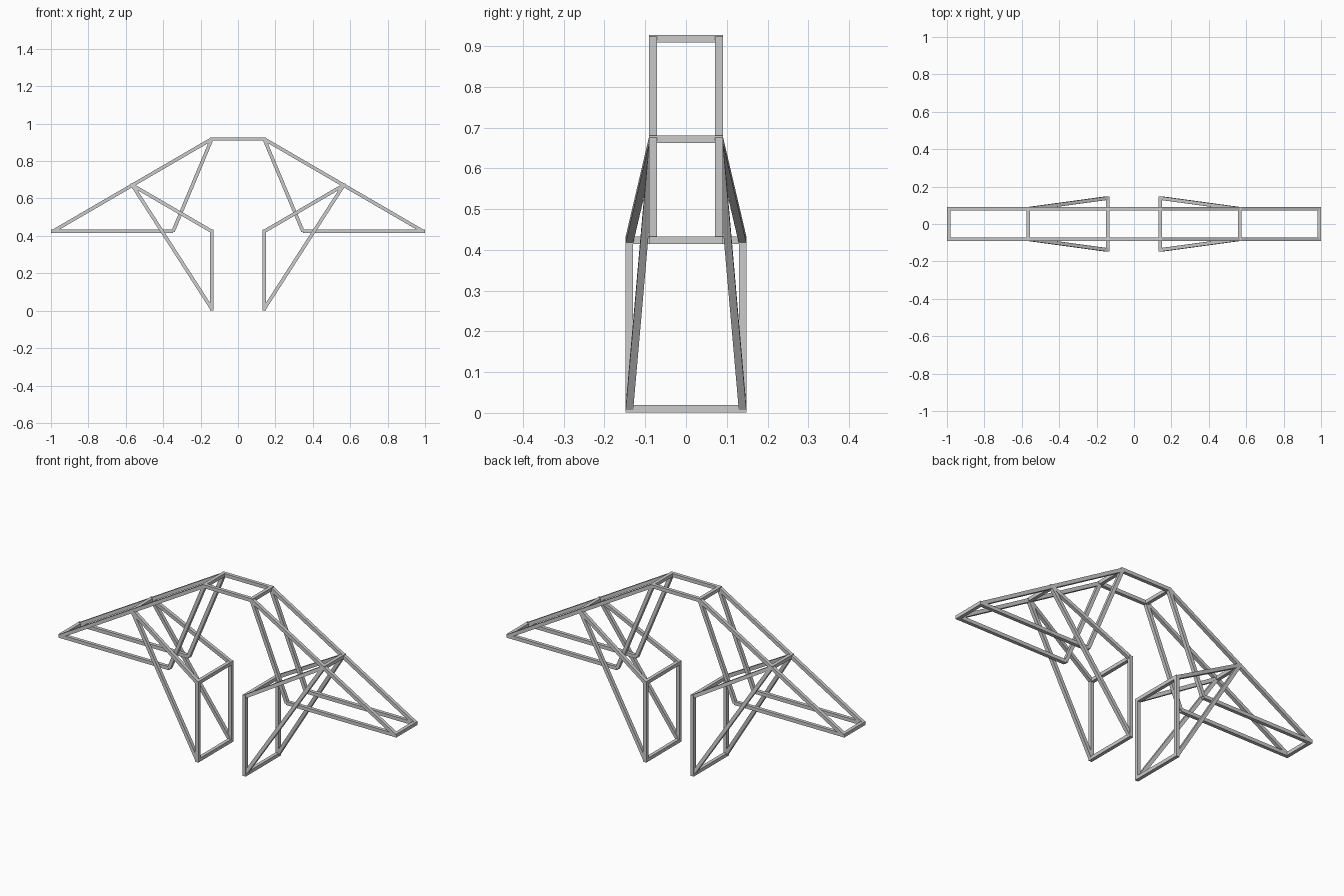
import bpy, bmesh
from mathutils import Vector, Matrix

if "Cube" in bpy.data.objects:
    bpy.data.objects.remove(bpy.data.objects["Cube"])

T = 0.0185                      # bar thickness
YI, YO = 0.081, 0.139           # half widths of roof truss and leg frames

# side-profile nodes (x, z) for the right half
TOP, MID, TIP = (0.14, 0.918), (0.565, 0.671), (0.99, 0.424)
KNEE, FOOT, TIE = (0.14, 0.424), (0.14, 0.01), (0.347, 0.424)


def add_bar(bm, a, b):
    """Square bar between two points, kept level with the y axis where possible."""
    a, b = Vector(a), Vector(b)
    z = (b - a).normalized()
    side = Vector((0, 1, 0)) if abs(z.y) < 0.9 else Vector((1, 0, 0))
    x = side.cross(z).normalized()
    y = z.cross(x)
    rot = Matrix((x, y, z)).transposed().to_4x4()
    m = Matrix.Translation((a + b) / 2) @ rot @ Matrix.Diagonal((T, T, (b - a).length, 1))
    bmesh.ops.create_cube(bm, size=1, matrix=m)


def part(name, bars):
    bm = bmesh.new()
    for a, b in bars:
        add_bar(bm, a, b)
    me = bpy.data.meshes.new(name)
    bm.to_mesh(me)
    bm.free()
    bpy.context.collection.objects.link(bpy.data.objects.new(name, me))


def pt(n, sx, y):
    return (n[0] * sx, y, n[1])


def pair(p, q, sx, yp, yq):
    """Same bar on the front and back faces."""
    return [(pt(p, sx, s * yp), pt(q, sx, s * yq)) for s in (-1, 1)]


def cross(n, sx, y):
    return [(pt(n, sx, -y - T / 2), pt(n, sx, y + T / 2))]


# ridge rails joining both halves
part("ridge_rails", [((-0.145, s * YI, TOP[1]), (0.145, s * YI, TOP[1])) for s in (-1, 1)])

for sx, side in ((-1, "left"), (1, "right")):
    part(side + "_rafters", pair(TOP, TIP, sx, YI, YI))
    part(side + "_bottom_chords", pair(TIP, TIE, sx, YI, YI))
    part(side + "_inner_struts", pair(TOP, TIE, sx, YI, YI))
    part(side + "_roof_crossbars",
         cross(TOP, sx, YI) + cross(MID, sx, YI) + cross(TIP, sx, YI))
    part(side + "_leg_posts", pair(KNEE, FOOT, sx, YO, YO))
    part(side + "_leg_braces",
         pair(MID, KNEE, sx, YI, YO) + pair(MID, FOOT, sx, YI, YO))
    part(side + "_leg_crossbars", cross(KNEE, sx, YO) + cross(FOOT, sx, YO))
